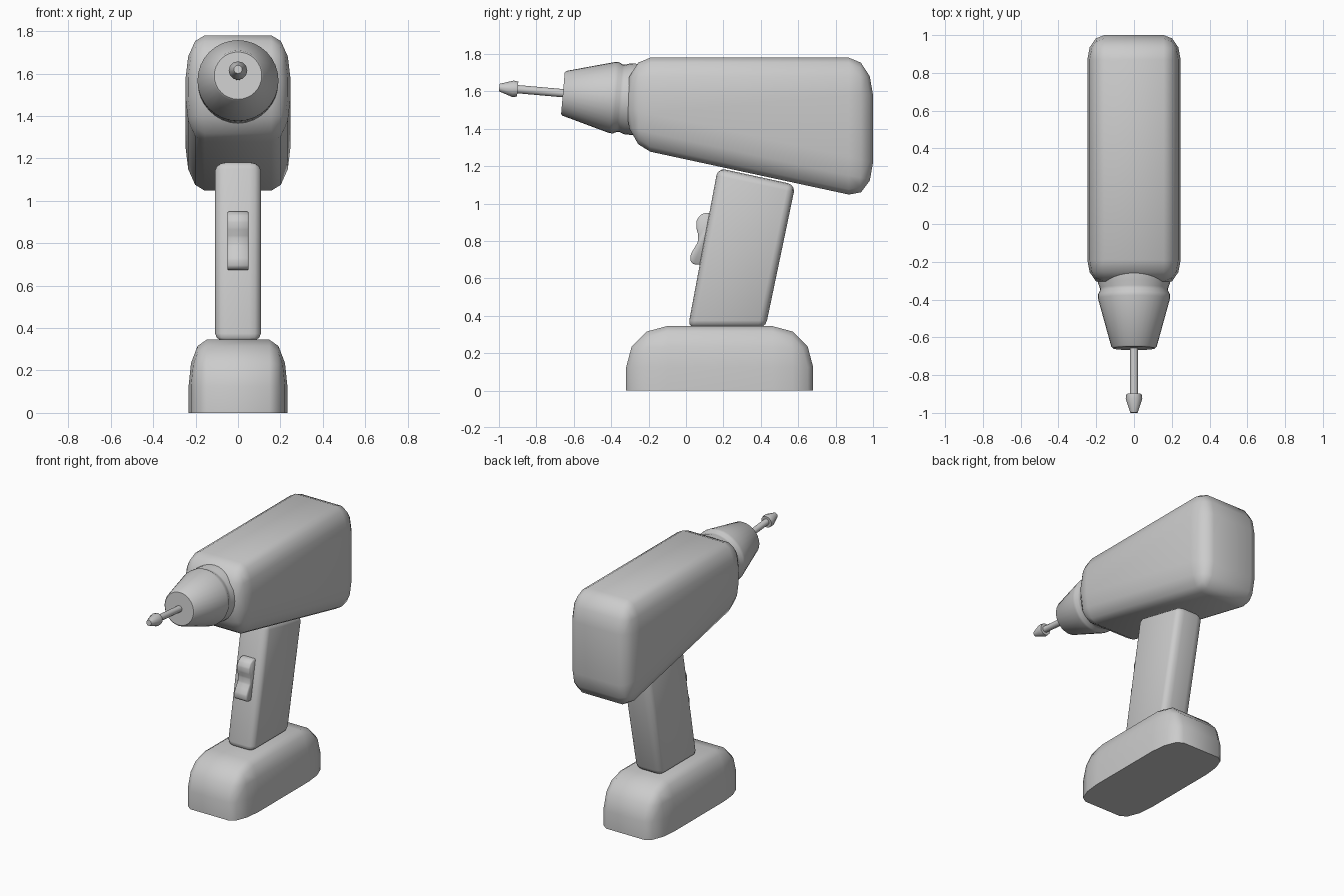
import bpy, bmesh, math
from mathutils import Matrix, Vector

if "Cube" in bpy.data.objects:
    bpy.data.objects.remove(bpy.data.objects["Cube"])


def finish(name, bm, angle=40):
    bmesh.ops.recalc_face_normals(bm, faces=bm.faces)
    me = bpy.data.meshes.new(name)
    bm.to_mesh(me)
    bm.free()
    ob = bpy.data.objects.new(name, me)
    bpy.context.collection.objects.link(ob)
    bpy.ops.object.select_all(action='DESELECT')
    ob.select_set(True)
    bpy.context.view_layer.objects.active = ob
    bpy.ops.object.shade_smooth_by_angle(angle=math.radians(angle))
    return ob


def rounded_prism(profile, half, radii, segments=3):
    """Extrude a (y, z) profile across x, rounding by separate x, y, z radii."""
    bm = bmesh.new()
    rx, ry, rz = radii
    rings = [[bm.verts.new((x / rx, y / ry, z / rz)) for y, z in profile] for x in (-half, half)]
    bm.faces.new(rings[0])
    bm.faces.new(rings[1][::-1])
    n = len(profile)
    for i in range(n):
        j = (i + 1) % n
        bm.faces.new((rings[0][j], rings[0][i], rings[1][i], rings[1][j]))
    bmesh.ops.recalc_face_normals(bm, faces=bm.faces)
    bmesh.ops.bevel(bm, geom=bm.edges[:], offset=1.0, segments=segments,
                    profile=0.5, affect='EDGES', clamp_overlap=True)
    bmesh.ops.scale(bm, vec=radii, verts=bm.verts)
    return bm


# Tilted drive axis: local +z runs backwards from the chuck face
AXIS = Matrix.Translation((0, -0.658, 1.59)) @ Matrix.Rotation(math.radians(-95), 4, 'X')


def lathe(name, profile, sides, angle=35):
    bm = bmesh.new()
    vs = [bm.verts.new((r, 0, t)) for r, t in profile]
    edges = [bm.edges.new(p) for p in zip(vs, vs[1:])]
    bmesh.ops.spin(bm, geom=vs + edges, cent=(0, 0, 0), axis=(0, 0, 1),
                   angle=2 * math.pi, steps=sides)
    bmesh.ops.remove_doubles(bm, verts=bm.verts, dist=0.0005)
    bm.transform(AXIS)
    return finish(name, bm, angle)


# Motor housing
finish("motor_housing", rounded_prism(
    [(-0.32, 1.78), (1.0, 1.78), (1.0, 1.02), (-0.32, 1.305)], 0.247, (0.09, 0.13, 0.2)))

# Battery base: rounded block sliced flat at the ground
bm = rounded_prism([(-0.32, 0.345), (0.68, 0.345), (0.68, -0.5), (-0.32, -0.5)],
                   0.233, (0.085, 0.22, 0.22))
cut = bmesh.ops.bisect_plane(bm, geom=bm.verts[:] + bm.edges[:] + bm.faces[:],
                             plane_co=(0, 0, 0), plane_no=(0, 0, -1), clear_outer=True)
bmesh.ops.holes_fill(bm, edges=[e for e in bm.edges if e.is_boundary])
finish("battery_base", bm)

# Slanted grip
finish("grip", rounded_prism(
    [(0.01, 0.335), (0.425, 0.335), (0.585, 1.1), (0.17, 1.19)], 0.108, (0.055, 0.04, 0.04)))

# Trigger with two finger bumps
trigger = [(0.16, 0.95), (0.10, 0.95), (0.072, 0.935), (0.055, 0.905), (0.055, 0.87),
           (0.066, 0.83), (0.062, 0.79), (0.04, 0.755), (0.024, 0.725), (0.024, 0.69),
           (0.04, 0.675), (0.11, 0.67)]
finish("trigger", rounded_prism(trigger, 0.05, (0.006, 0.006, 0.006), 1), 50)

# Chuck with collar groove
lathe("chuck", [(0, 0), (0.112, 0), (0.12, 0.008), (0.191, 0.265), (0.191, 0.285),
                (0.181, 0.305), (0.181, 0.32), (0.19, 0.345), (0.192, 0.42), (0, 0.42)], 32)

# Drill bit: shaft and tapered head
lathe("bit_shaft", [(0, -0.28), (0.022, -0.28), (0.022, 0.03), (0, 0.03)], 12)
lathe("bit_head", [(0, -0.342), (0.02, -0.342), (0.044, -0.268), (0.04, -0.243),
                   (0, -0.243)], 12)
